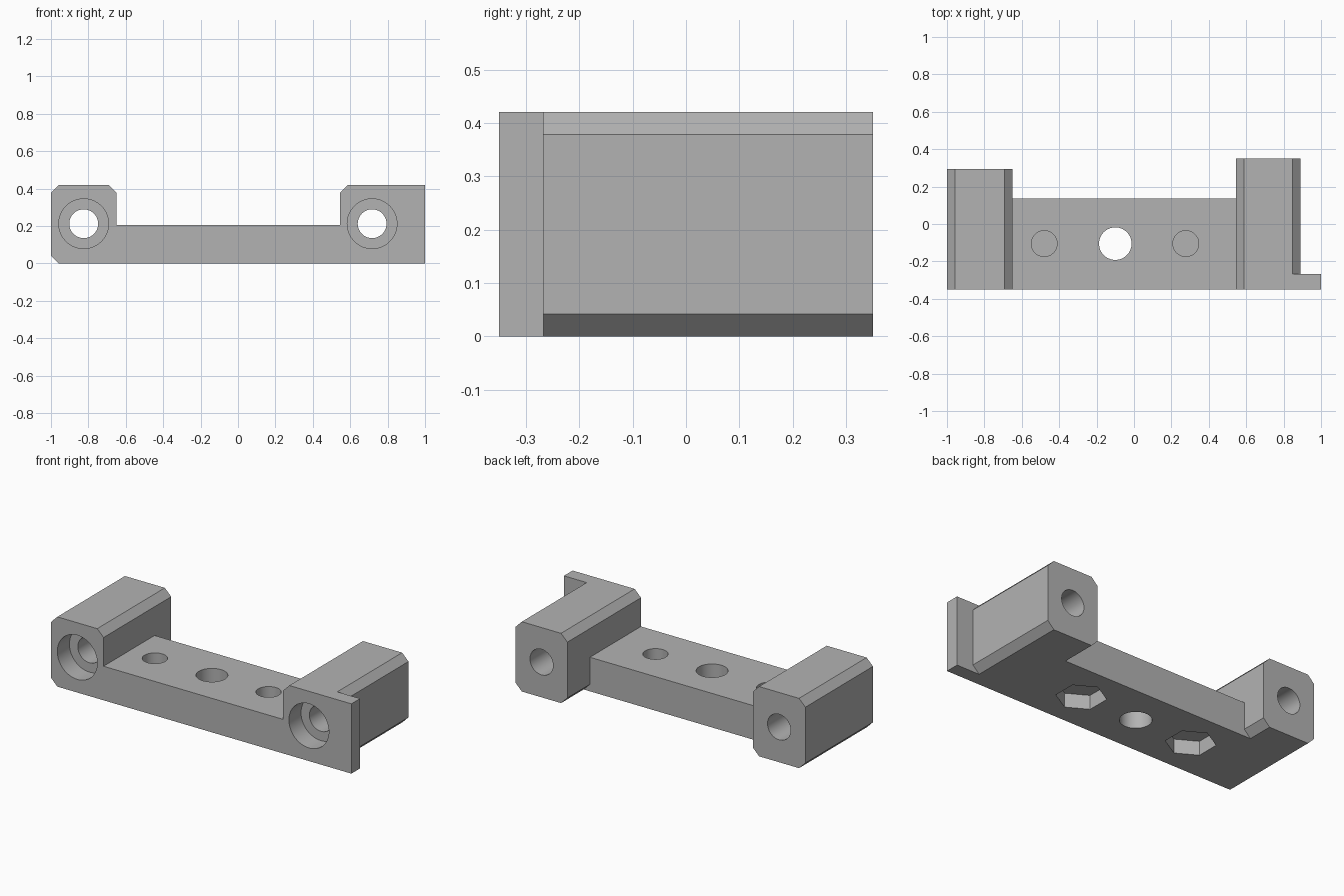
import bpy, math
from mathutils import Matrix

if "Cube" in bpy.data.objects:
    bpy.data.objects.remove(bpy.data.objects["Cube"])

H, CH = 0.42, 0.042
grey = bpy.data.materials.new("light grey")
grey.diffuse_color = (0.45, 0.45, 0.45, 1)
grey.use_nodes = True
grey.node_tree.nodes["Principled BSDF"].inputs["Base Color"].default_value = grey.diffuse_color


def prism(name, profile, y0, y1):
    """Extrude an x-z outline from y0 to y1."""
    n = len(profile)
    verts = [(x, y, z) for y in (y0, y1) for x, z in profile]
    faces = [list(range(n)), list(range(2 * n - 1, n - 1, -1))]
    faces += [[i, i + n, (i + 1) % n + n, (i + 1) % n] for i in range(n)]
    mesh = bpy.data.meshes.new(name)
    mesh.from_pydata(verts, [], faces)
    mesh.materials.append(grey)
    ob = bpy.data.objects.new(name, mesh)
    bpy.context.collection.objects.link(ob)
    return ob


def box(name, x0, x1, y0, y1, z0, z1):
    return prism(name, [(x0, z0), (x1, z0), (x1, z1), (x0, z1)], y0, y1)


def clamp_block(name, x0, x1, y1):
    """Block with all four long edges chamfered."""
    c = CH
    return prism(name, [(x0 + c, 0), (x1 - c, 0), (x1, c), (x1, H - c),
                        (x1 - c, H), (x0 + c, H), (x0, H - c), (x0, c)], -0.35, y1)


def cylinder(name, r, sides, a, b):
    """Cylinder between points a and b, along y or z."""
    mid = [(p + q) / 2 for p, q in zip(a, b)]
    along_y = a[1] != b[1]
    bpy.ops.mesh.primitive_cylinder_add(
        vertices=sides, radius=r, depth=math.dist(a, b), location=mid,
        rotation=(math.pi / 2 if along_y else 0, 0, 0))
    ob = bpy.context.object
    ob.name = name
    ob.data.materials.append(grey)
    return ob


def boolean(body, tool, op):
    m = body.modifiers.new(tool.name, 'BOOLEAN')
    m.operation, m.object, m.solver = op, tool, 'EXACT'
    bpy.context.view_layer.objects.active = body
    bpy.ops.object.modifier_apply(modifier=m.name)
    bpy.data.objects.remove(tool)


# base plate, end blocks and the thin side flange
body = box("mounting_bracket", -0.80, 0.70, -0.35, 0.135, 0, 0.205)
boolean(body, clamp_block("left_block", -1.0, -0.65, 0.293), 'UNION')
boolean(body, clamp_block("right_block", 0.545, 0.89, 0.35), 'UNION')
boolean(body, box("side_flange", 0.72, 1.0, -0.35, -0.267, 0, H), 'UNION')

# bolt holes through the end blocks, counterbored at the front
for x in (-0.825, 0.717):
    z = 0.212
    boolean(body, cylinder("bolt_hole", 0.077, 64, (x, -0.5, z), (x, 0.5, z)), 'DIFFERENCE')
    boolean(body, cylinder("counterbore", 0.133, 64, (x, -0.5, z), (x, -0.235, z)), 'DIFFERENCE')

# centre hole, plus two blind holes above hexagonal nut pockets
Y = -0.105
boolean(body, cylinder("centre_hole", 0.087, 64, (-0.1, Y, -0.1), (-0.1, Y, 0.3)), 'DIFFERENCE')
for x in (-0.48, 0.277):
    boolean(body, cylinder("screw_hole", 0.069, 64, (x, Y, 0.1), (x, Y, 0.3)), 'DIFFERENCE')
    boolean(body, cylinder("nut_pocket", 0.137, 6, (x, Y, -0.1), (x, Y, 0.085)), 'DIFFERENCE')

bpy.ops.object.select_all(action='DESELECT')
body.select_set(True)
bpy.context.view_layer.objects.active = body
bpy.ops.object.shade_smooth_by_angle(angle=math.radians(25))
